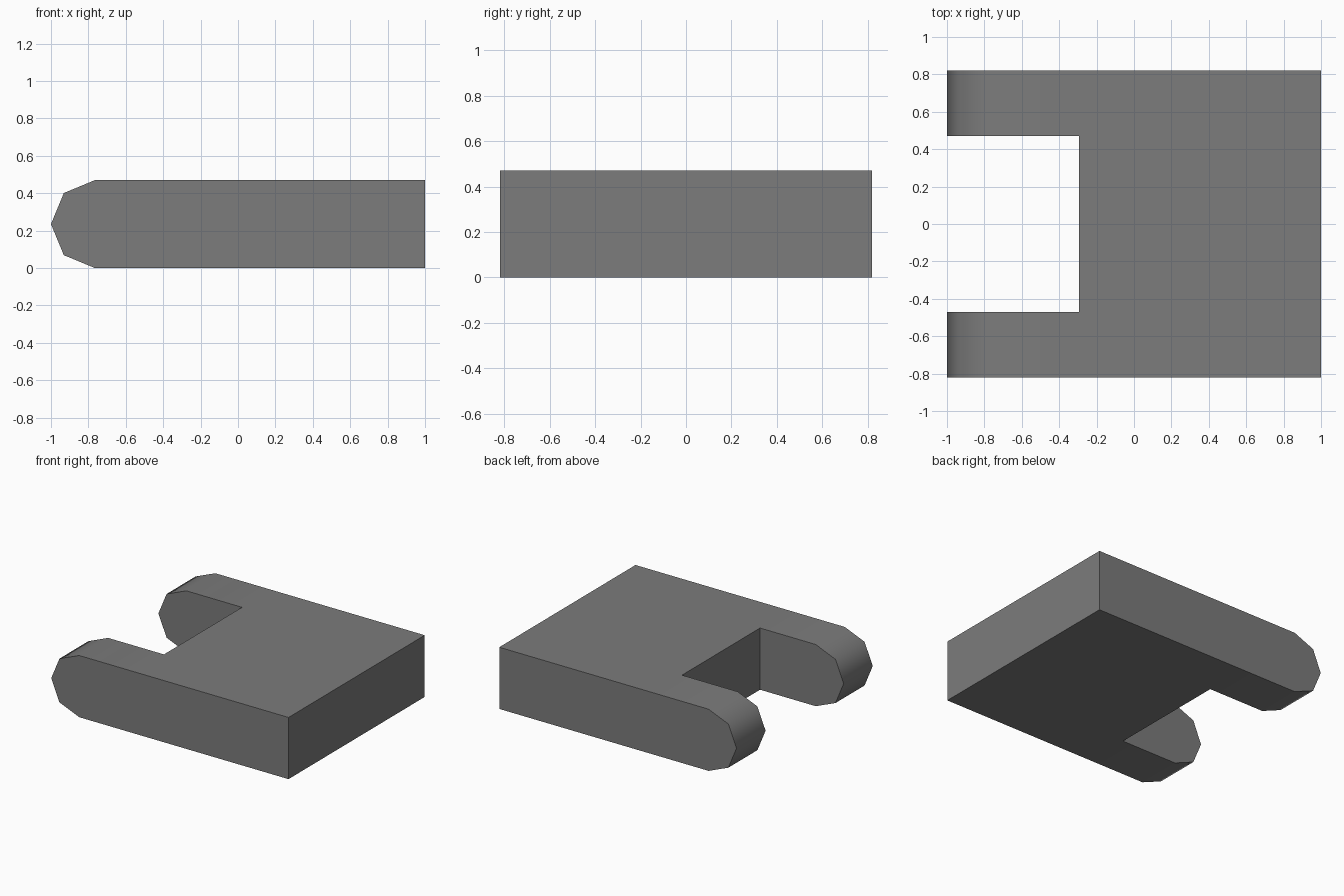
import bpy, bmesh, math

if "Cube" in bpy.data.objects:
    bpy.data.objects.remove(bpy.data.objects["Cube"])

HALF_W, HALF_SLOT = 0.82, 0.47     # half width of block and of slot
SLOT_X, R = -0.295, 0.235          # slot floor, half thickness
TIP_X = -1 + R                     # centre of the rounded tips

grey = bpy.data.materials.new("mid_grey")
grey.diffuse_color = (0.2, 0.2, 0.2, 1)
grey.use_nodes = True
grey.node_tree.nodes["Principled BSDF"].inputs["Base Color"].default_value = grey.diffuse_color

# main block, split into three strips across y
bm = bmesh.new()
bmesh.ops.create_cube(bm, size=1)
for v in bm.verts:
    v.co.x = 1 if v.co.x > 0 else SLOT_X
    v.co.y *= 2 * HALF_W
    v.co.z = R + v.co.z * 2 * R
for y in (-HALF_SLOT, HALF_SLOT):
    bmesh.ops.bisect_plane(bm, geom=bm.verts[:] + bm.edges[:] + bm.faces[:],
                           plane_co=(0, y, 0), plane_no=(0, 1, 0))

# arms with rounded ends, extruded from the two outer strips
bm.normal_update()
ends = [f for f in bm.faces if f.normal.x < -0.9
        and abs(f.calc_center_median().y) > HALF_SLOT]
for i in range(3):
    a = math.radians(45 * i)
    ends = bmesh.ops.extrude_discrete_faces(bm, faces=ends)["faces"]
    for f in ends:
        for v in f.verts:
            v.co.x = TIP_X - R * math.sin(a)
            v.co.z = R + math.copysign(R * math.cos(a), v.co.z - R)
bmesh.ops.delete(bm, geom=ends, context='FACES_ONLY')
bmesh.ops.remove_doubles(bm, verts=bm.verts[:], dist=1e-4)
bmesh.ops.recalc_face_normals(bm, faces=bm.faces[:])

mesh = bpy.data.meshes.new("forked_block")
bm.to_mesh(mesh)
bm.free()
mesh.materials.append(grey)
block = bpy.data.objects.new("forked_block", mesh)
bpy.context.collection.objects.link(block)

# smooth the rounded tips, keep square edges sharp
bpy.context.view_layer.objects.active = block
block.select_set(True)
bpy.ops.object.shade_smooth_by_angle(angle=math.radians(50))
